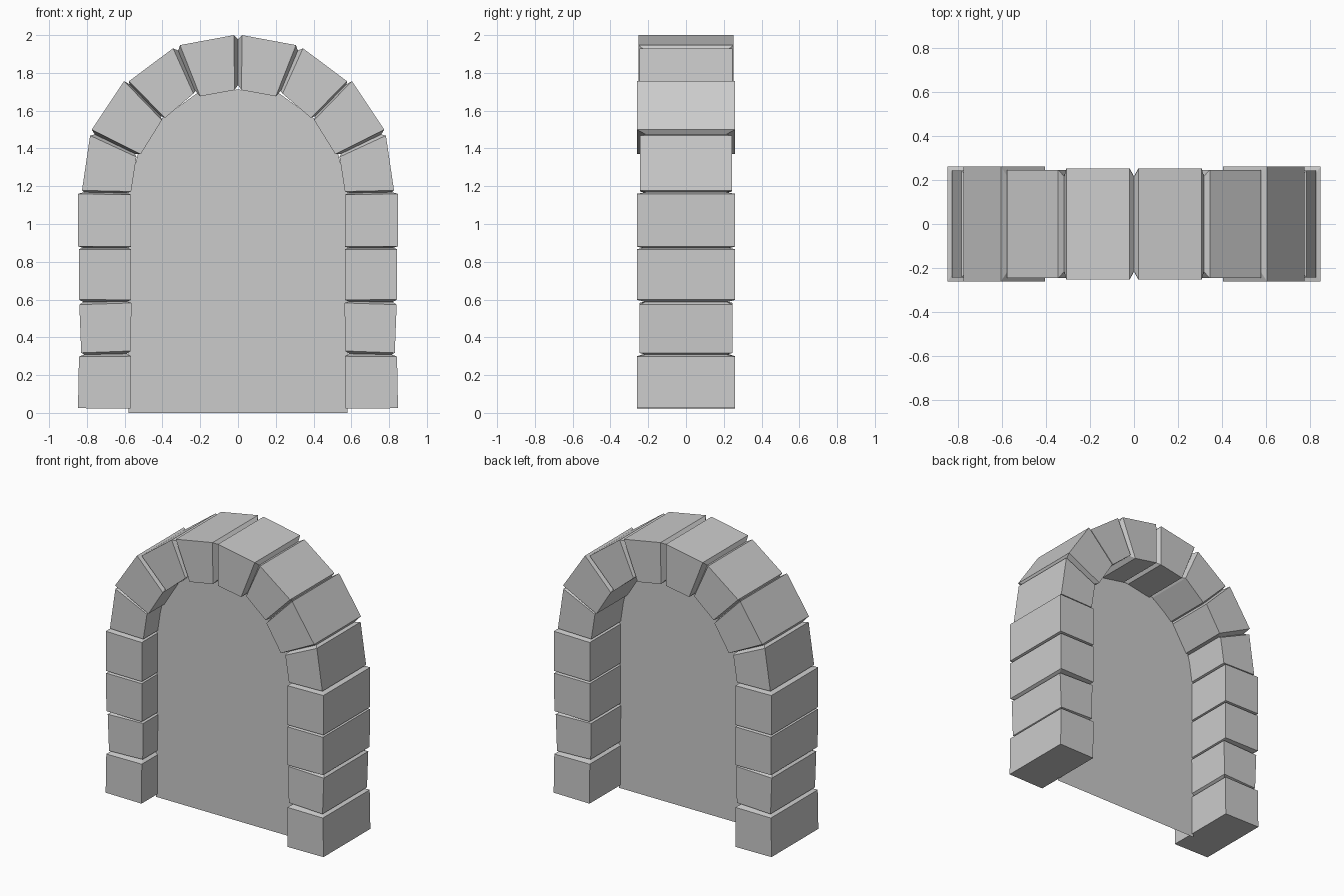
import bpy, bmesh
from mathutils import Vector

if "Cube" in bpy.data.objects:
    bpy.data.objects.remove(bpy.data.objects["Cube"])

# Each stone of the left half: outer start, inner start, outer end, inner end (x, z), half depth
STONES = [
    ((-.847, .025), (-.568, .022), (-.842, .298), (-.566, .300), .26),
    ((-.830, .318), (-.568, .328), (-.840, .573), (-.564, .582), .247),
    ((-.842, .600), (-.566, .598), (-.843, .866), (-.566, .866), .26),
    ((-.846, .882), (-.566, .880), (-.846, 1.16), (-.566, 1.155), .26),
    ((-.826, 1.178), (-.566, 1.172), (-.783, 1.468), (-.538, 1.355), .243),
    ((-.774, 1.500), (-.515, 1.370), (-.603, 1.756), (-.403, 1.550), .26),
    ((-.577, 1.756), (-.386, 1.562), (-.344, 1.930), (-.236, 1.690), .246),
    ((-.307, 1.947), (-.200, 1.676), (-.021, 2.00), (-.019, 1.709), .252),
]


def ring(bm, outer, inner, d):
    return [bm.verts.new((p[0], y, p[1])) for p, y in
            ((outer, -d), (outer, d), (inner, d), (inner, -d))]


def groove(bm, o, i, d):
    # Joint section, pulled in from the stone surfaces
    o, i = Vector(o), Vector(i)
    pull = (i - o).normalized() * .022
    return ring(bm, o + pull, i - pull, d - .035)


def mid(a, b):
    return ((a[0] + b[0]) / 2, (a[1] + b[1]) / 2)


def finish(bm, name):
    bmesh.ops.recalc_face_normals(bm, faces=bm.faces)
    me = bpy.data.meshes.new(name)
    bm.to_mesh(me)
    bm.free()
    ob = bpy.data.objects.new(name, me)
    bpy.context.collection.objects.link(ob)
    return ob


# Stone arch: half lofted through stones and V joints, then mirrored
bm = bmesh.new()
rings = []
for k, (o0, i0, o1, i1, d) in enumerate(STONES):
    rings += [ring(bm, o0, i0, d), ring(bm, o1, i1, d)]
    if k + 1 < len(STONES):
        n = STONES[k + 1]
        rings.append(groove(bm, mid(o1, n[0]), mid(i1, n[1]), min(d, n[4]) + .005))
rings.append(groove(bm, (0, 2.0), (0, 1.713), .25))
for a, b in zip(rings, rings[1:]):
    for j in range(4):
        bm.faces.new((a[j], a[(j + 1) % 4], b[(j + 1) % 4], b[j]))
bm.faces.new(rings[0])
arch = finish(bm, "stone_arch")
mirror = arch.modifiers.new("mirror", 'MIRROR')
mirror.use_clip = True

# Flat panel filling the opening, set towards the front
bm = bmesh.new()
left = [(-.58, 0), (-.58, 1.17), (-.53, 1.37), (-.40, 1.56), (-.22, 1.69)]
outline = left + [(0, 1.712)] + [(-x, z) for x, z in reversed(left)]
bm.faces.new([bm.verts.new((x, -.083, z)) for x, z in outline])
finish(bm, "door_panel")
